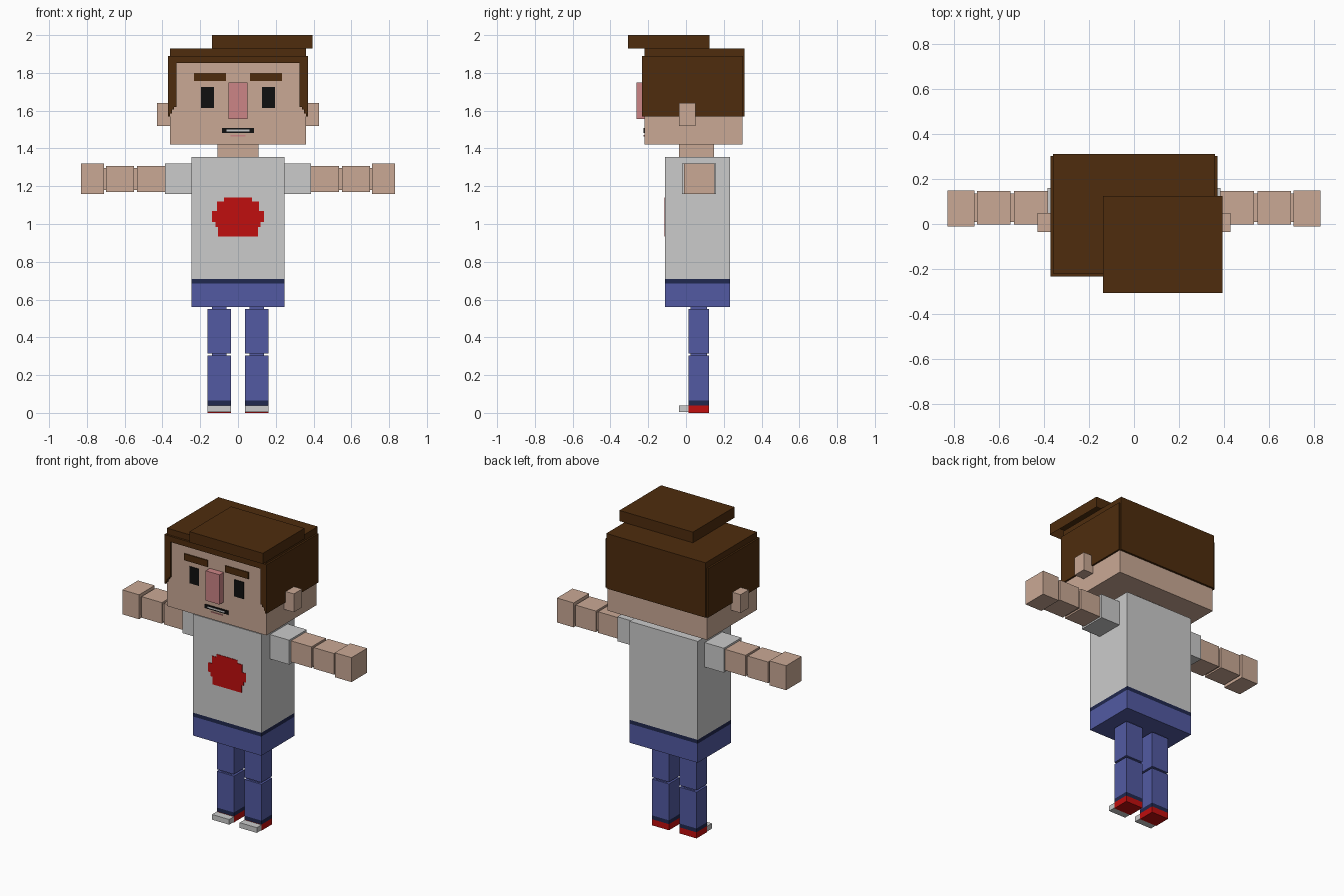
import bpy, bmesh
from mathutils import Vector

if "Cube" in bpy.data.objects:
    bpy.data.objects.remove(bpy.data.objects["Cube"])


def lin(c):
    c /= 255
    return c / 12.92 if c <= 0.04045 else ((c + 0.055) / 1.055) ** 2.4


def material(name, r, g, b):
    m = bpy.data.materials.new(name)
    m.diffuse_color = (lin(r), lin(g), lin(b), 1)
    m.use_nodes = True
    m.node_tree.nodes["Principled BSDF"].inputs["Base Color"].default_value = m.diffuse_color
    return m


SKIN = material("skin", 202, 169, 149)
BROWN = material("hair brown", 78, 44, 13)
PINK = material("nose pink", 204, 133, 134)
BLACK = material("black", 16, 16, 16)
WHITE = material("shirt grey", 203, 203, 203)
RED = material("red", 192, 14, 14)
BLUE = material("denim blue", 82, 90, 162)
NAVY = material("dark navy", 32, 40, 78)


def box(name, x, y, z, mat, bands=(), open_bottom=False):
    """Box from ranges; bands = (height, material above that height)."""
    bm = bmesh.new()
    bmesh.ops.create_cube(bm, size=1)
    for v in bm.verts:
        v.co = Vector([(r[0] + r[1]) / 2 + c * (r[1] - r[0])
                       for r, c in zip((x, y, z), v.co)])
    for h, _ in bands:
        bmesh.ops.bisect_plane(bm, geom=bm.verts[:] + bm.edges[:] + bm.faces[:],
                               plane_co=(0, 0, h), plane_no=(0, 0, 1))
    bm.normal_update()
    if open_bottom:
        bmesh.ops.delete(bm, geom=[f for f in bm.faces if f.normal.z < -0.9],
                         context='FACES')
    for f in bm.faces:
        f.material_index = sum(f.calc_center_median().z > h for h, _ in bands)
    me = bpy.data.meshes.new(name)
    bm.to_mesh(me)
    bm.free()
    for m in [mat] + [b[1] for b in bands]:
        me.materials.append(m)
    ob = bpy.data.objects.new(name, me)
    bpy.context.collection.objects.link(ob)
    return ob


def pair(name, x, y, z, mat, bands=()):
    """Mirrored right and left copies of a box."""
    box(name + "_right", x, y, z, mat, bands)
    box(name + "_left", (-x[1], -x[0]), y, z, mat, bands)


# Torso with belt stripe and trouser band, and neck
box("torso", (-.247, .247), (-.111, .232), (.56, 1.355), BLUE,
    [(.685, NAVY), (.71, WHITE)])
box("neck", (-.108, .108), (-.037, .147), (1.355, 1.42), SKIN)

# Plain stepped patch on the shirt front
PATCH_Y = (-.114, -.111)
for i, (w, z0, z1) in enumerate([(.105, .935, .985), (.12, .985, 1.01),
                                 (.137, 1.01, 1.07), (.11, 1.07, 1.12),
                                 (.075, 1.12, 1.14)]):
    box(f"shirt_patch_{i}", (-w, w), PATCH_Y, (z0, z1), RED)

# Head with hair-coloured crown, ears, nose
box("head", (-.36, .36), (-.22, .298), (1.42, 1.93), SKIN, [(1.89, BROWN)])
pair("ear", (.355, .43), (-.036, .049), (1.52, 1.64), SKIN)
box("nose", (-.05, .05), (-.263, -.22), (1.555, 1.75), PINK)

# Hair: side panels, back panel, fringe, stepped sideburns, open-bottomed tuft
pair("hair_side", (.36, .371), (-.233, .302), (1.57, 1.89), BROWN)
box("hair_back", (-.36, .36), (.298, .311), (1.57, 1.93), BROWN)
FRINGE_Y = (-.233, -.22)
box("hair_fringe", (-.36, .36), FRINGE_Y, (1.853, 1.89), BROWN)
for i, (x0, x1, bottom) in enumerate([(.326, .338, 1.62), (.338, .35, 1.605),
                                      (.35, .36, 1.585)]):
    pair(f"sideburn_{i}", (x0, x1), FRINGE_Y, (bottom, 1.853), BROWN)
box("hair_tuft", (-.137, .395), (-.307, .124), (1.93, 2), BROWN,
    open_bottom=True)

# Painted face details as thin plates
FACE_Y = (-.224, -.22)
pair("eye", (.127, .196), FACE_Y, (1.615, 1.725), BLACK)
pair("eyebrow", (.063, .233), (-.227, -.22), (1.757, 1.8), BROWN)
box("mouth", (-.085, .085), FACE_Y, (1.482, 1.508), BLACK)
box("teeth", (-.062, .062), (-.226, -.22), (1.49, 1.499), WHITE)
box("lip", (-.04, .04), FACE_Y, (1.464, 1.47), PINK)

# Arms: sleeve, two segments and hand joined by narrower links
pair("sleeve", (.247, .386), (-.022, .16), (1.16, 1.32), WHITE)
pair("upper_arm", (.386, .534), (-.002, .147), (1.17, 1.308), SKIN)
pair("forearm", (.55, .698), (-.002, .147), (1.17, 1.308), SKIN)
pair("hand", (.709, .83), (-.011, .15), (1.16, 1.32), SKIN)
pair("elbow_link", (.534, .55), (.01, .135), (1.18, 1.297), SKIN)
pair("wrist_link", (.698, .709), (.01, .135), (1.18, 1.297), SKIN)

# Legs: links at hip and knee, cuff and shoe bands, toe cap
LEG_X, LEG_Y = (.038, .162), (.012, .122)
LINK_X, LINK_Y = (.062, .138), (.025, .11)
pair("hip_link", LINK_X, LINK_Y, (.549, .56), BLUE)
pair("thigh", LEG_X, LEG_Y, (.315, .549), BLUE)
pair("knee_link", LINK_X, LINK_Y, (.303, .315), BLUE)
pair("shin", LEG_X, LEG_Y, (0, .303), RED, [(.04, NAVY), (.065, BLUE)])
pair("toe", LEG_X, (-.037, .012), (.004, .038), WHITE)
